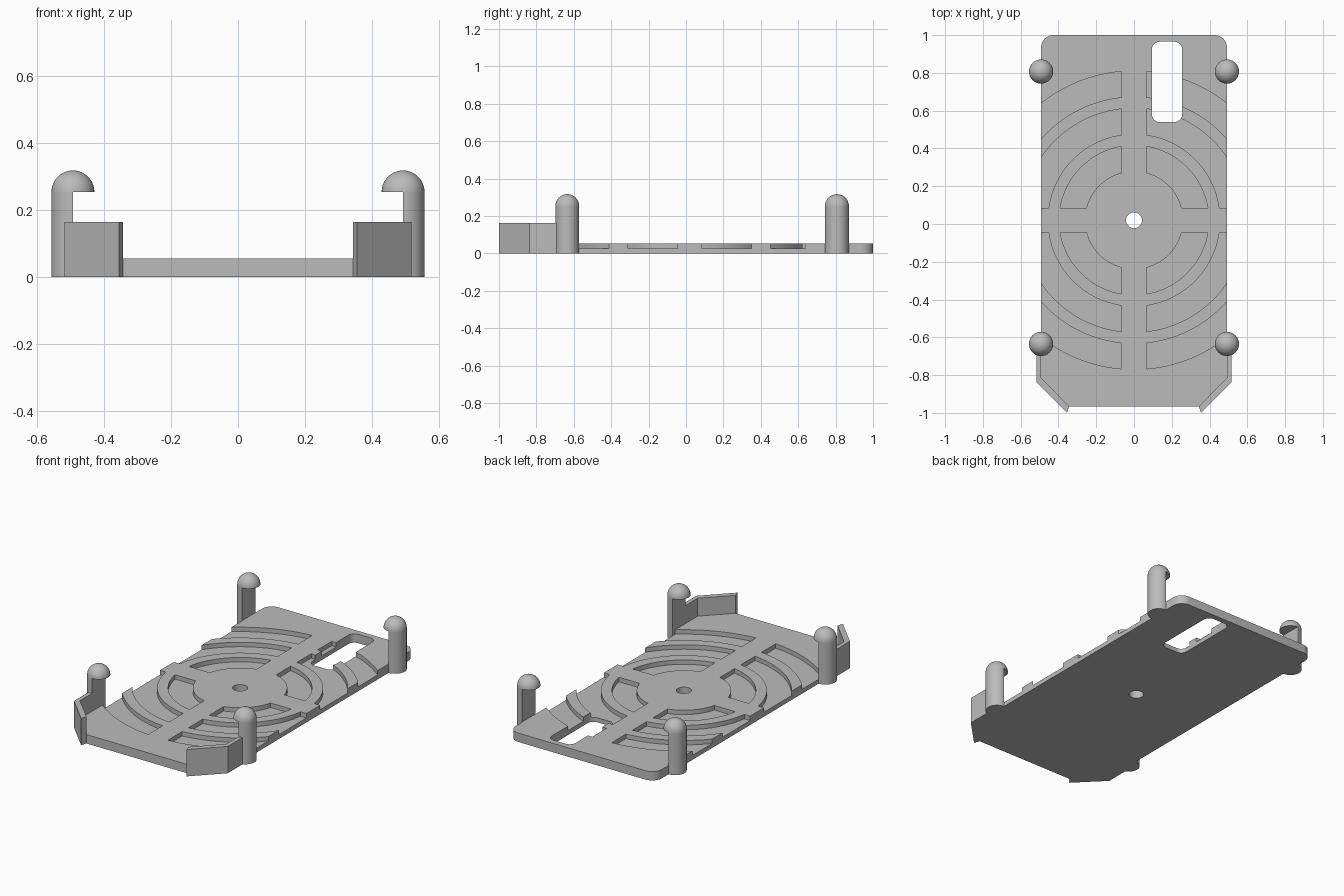
import bpy, bmesh
from math import sin, cos, asin, pi, radians
from mathutils import Matrix

cube = bpy.data.objects.get("Cube")
if cube:
    bpy.data.objects.remove(cube, do_unlink=True)

grey = bpy.data.materials.new("plain grey")
grey.use_nodes = True
grey.diffuse_color = (0.5, 0.5, 0.5, 1)
grey.node_tree.nodes["Principled BSDF"].inputs["Base Color"].default_value = (0.5, 0.5, 0.5, 1)

THICK = 0.054     # plate thickness
FLOOR = 0.027     # groove floor height
EDGE = 0.492      # half width of the plate
CY = 0.02         # centre of the ring pattern
SPOKE = 0.066     # half width of the spokes
POST_R = 0.064
HOOK_Z = 0.253


def arc(cx, cy, r, a0, a1, n):
    return [(cx + r * cos(a0 + (a1 - a0) * i / n), cy + r * sin(a0 + (a1 - a0) * i / n))
            for i in range(n + 1)]


def add_prism(bm, points, z0, z1):
    face = bm.faces.new([bm.verts.new((x, y, z0)) for x, y in points])
    top = bmesh.ops.extrude_face_region(bm, geom=[face])["geom"]
    moved = [v for v in top if isinstance(v, bmesh.types.BMVert)]
    bmesh.ops.translate(bm, verts=moved, vec=(0, 0, z1 - z0))


def finish(bm, name, smooth=True):
    bmesh.ops.recalc_face_normals(bm, faces=bm.faces)
    mesh = bpy.data.meshes.new(name)
    bm.to_mesh(mesh)
    bm.free()
    mesh.materials.append(grey)
    obj = bpy.data.objects.new(name, mesh)
    bpy.context.collection.objects.link(obj)
    if smooth:
        shade(obj)
    return obj


def activate(obj):
    bpy.ops.object.select_all(action='DESELECT')
    obj.select_set(True)
    bpy.context.view_layer.objects.active = obj


def shade(obj):
    activate(obj)
    bpy.ops.object.shade_smooth_by_angle(angle=radians(30))


def cut(target, cutter):
    cutter.hide_render = True
    mod = target.modifiers.new("cut", 'BOOLEAN')
    mod.operation = 'DIFFERENCE'
    mod.solver = 'EXACT'
    mod.object = cutter
    activate(target)
    bpy.ops.object.modifier_apply(modifier=mod.name)
    bpy.data.objects.remove(cutter, do_unlink=True)


# Base plate: rounded back corners, chamfered front corners
r = 0.065
outline = [(-0.343, -0.965), (0.343, -0.965), (EDGE, -0.815)]
outline += arc(EDGE - r, 1 - r, r, 0, pi / 2, 8)
outline += arc(r - EDGE, 1 - r, r, pi / 2, pi, 8)
outline += [(-EDGE, -0.815)]
bm = bmesh.new()
add_prism(bm, outline, 0, THICK)
plate = finish(bm, "base_plate", False)

# Ring grooves, split into quarters by the spokes
bm = bmesh.new()
for inner in (0.26, 0.457, 0.654):
    outer = inner + 0.136
    a, b = asin(SPOKE / outer), asin(SPOKE / inner)
    quarter = arc(0, 0, outer, a, pi / 2 - a, 28) + arc(0, 0, inner, pi / 2 - b, b, 28)
    for sx in (-1, 1):
        for sy in (-1, 1):
            add_prism(bm, [(sx * x, CY + sy * y) for x, y in quarter], FLOOR, 0.2)
cut(plate, finish(bm, "groove_cutter", False))

# Through openings: centre hole and rounded window
bm = bmesh.new()
add_prism(bm, arc(0, CY, 0.042, 0, 2 * pi * 31 / 32, 31), -0.1, 0.2)
c = 0.04
window = []
for i, (x, y) in enumerate([(0.255 - c, 0.965 - c), (0.095 + c, 0.965 - c),
                            (0.095 + c, 0.54 + c), (0.255 - c, 0.54 + c)]):
    window += arc(x, y, c, i * pi / 2, (i + 1) * pi / 2, 6)
add_prism(bm, window, -0.1, 0.2)
cut(plate, finish(bm, "opening_cutter", False))
shade(plate)

for side, sx in (("left", 1), ("right", -1)):
    # Angled corner wall
    bm = bmesh.new()
    wall = [(0.517, -0.635), (0.517, -0.836), (0.355, -1.0),
            (0.343, -0.965), (EDGE, -0.815), (EDGE, -0.635)]
    add_prism(bm, [(sx * x, y) for x, y in wall], 0, 0.163)
    finish(bm, side + "_corner_wall", False)

    for end, y in (("front", -0.635), ("back", 0.807)):
        # Half-round post
        bm = bmesh.new()
        half = arc(EDGE, y, POST_R, -pi / 2, pi / 2, 20)
        add_prism(bm, [(sx * px, py) for px, py in half], 0, HOOK_Z)
        finish(bm, f"{end}_{side}_post")

        # Domed hook on top
        bm = bmesh.new()
        bmesh.ops.create_uvsphere(bm, u_segments=40, v_segments=20, radius=POST_R)
        res = bmesh.ops.bisect_plane(bm, geom=bm.verts[:] + bm.edges[:] + bm.faces[:], dist=1e-5,
                                     plane_co=(0, 0, 0), plane_no=(0, 0, 1), clear_inner=True)
        rim = [e for e in bm.edges if e.is_boundary]
        bmesh.ops.holes_fill(bm, edges=rim, sides=0)
        bmesh.ops.transform(bm, matrix=Matrix.Translation((sx * EDGE, y, HOOK_Z)), verts=bm.verts)
        finish(bm, f"{end}_{side}_hook")
